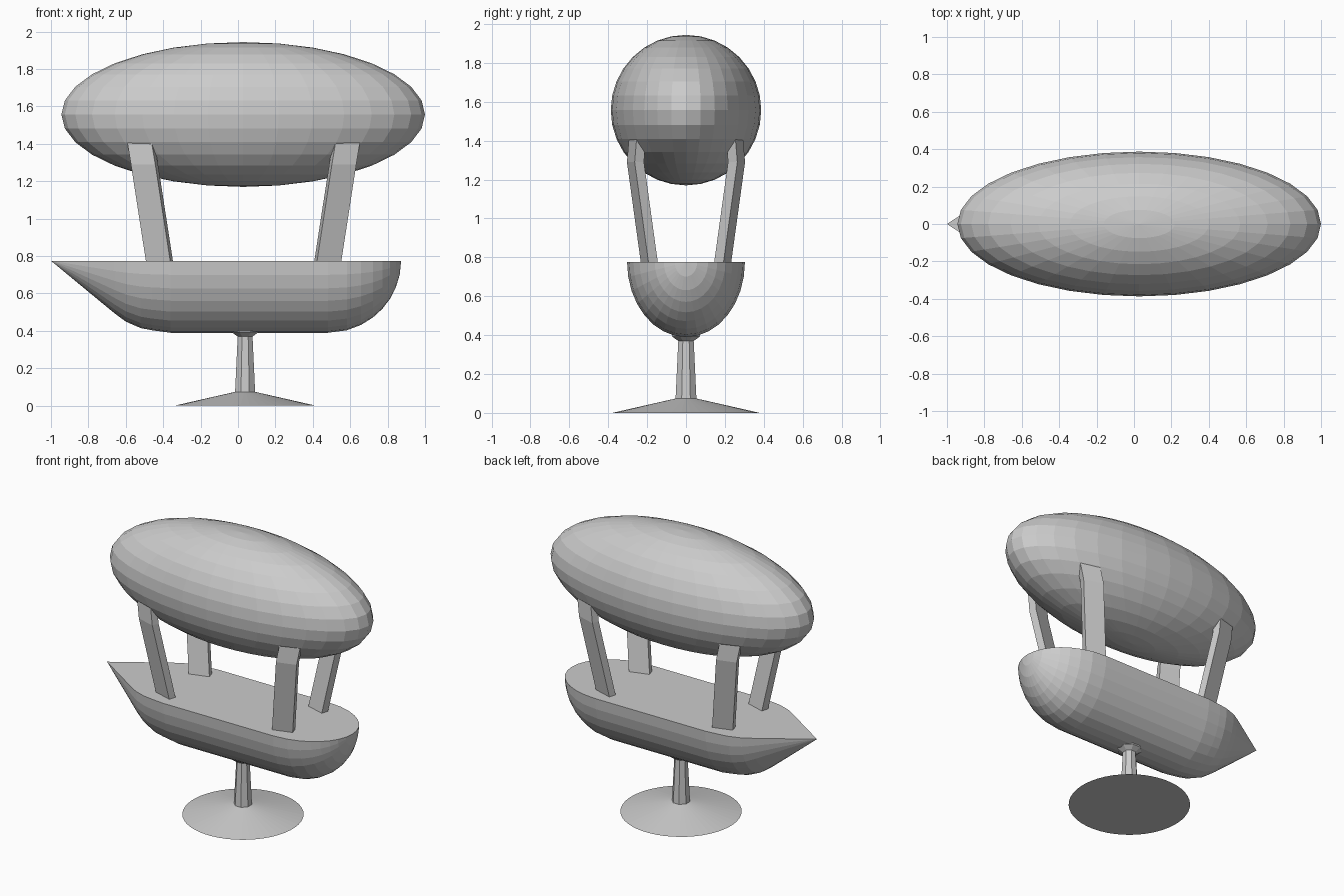
import bpy, bmesh
from math import sin, cos, pi, radians
from mathutils import Vector

if "Cube" in bpy.data.objects:
    bpy.data.objects.remove(bpy.data.objects["Cube"])


def loft(name, rings, cap_start=True, cap_end=True):
    """Skin a list of closed rings into one flat-shaded object."""
    bm = bmesh.new()
    loops = [[bm.verts.new(p) for p in ring] for ring in rings]
    n = len(rings[0])
    for a, b in zip(loops, loops[1:]):
        for i in range(n):
            j = (i + 1) % n
            bm.faces.new((a[i], a[j], b[j], b[i]))
    if cap_start:
        bm.faces.new(loops[0][::-1])
    if cap_end:
        bm.faces.new(loops[-1])
    bmesh.ops.remove_doubles(bm, verts=bm.verts, dist=1e-5)
    bmesh.ops.recalc_face_normals(bm, faces=bm.faces)
    mesh = bpy.data.meshes.new(name)
    bm.to_mesh(mesh)
    bm.free()
    ob = bpy.data.objects.new(name, mesh)
    bpy.context.collection.objects.link(ob)
    return ob


def turned(name, profile, sides, cx):
    """Round part from (radius, height) pairs."""
    return loft(name, [[(cx + r * cos(2 * pi * (i + .5) / sides),
                         r * sin(2 * pi * (i + .5) / sides), z)
                        for i in range(sides)] for r, z in profile])


# Balloon
bpy.ops.mesh.primitive_uv_sphere_add(segments=32, ring_count=16, radius=1,
                                     location=(0.028, 0, 1.557))
balloon = bpy.context.object
balloon.name = "balloon"
balloon.scale = (0.972, 0.387, 0.387)

# Hull: half-ellipse sections, straight pointed bow and rounded stern
DECK, HALF_WIDTH, DEPTH = 0.775, 0.303, 0.385
sections = [(-1, 0.0005), (-0.8, 0.43), (-0.66, 0.73), (-0.6, 0.845),
            (-0.52, 0.935), (-0.46, 0.965), (-0.36, 1)]
sections += [(0.48 + 0.392 * sin(radians(a)), max(cos(radians(a)), 0.0005))
             for a in (0, 15, 27, 38, 48, 58, 68, 79, 90)]
loft("hull", [[(x, s * HALF_WIDTH * cos(pi * i / 16),
                DECK - s * DEPTH * sin(pi * i / 16)) for i in range(17)]
              for x, s in sections])


# Struts: flat bars leaning outward, bent back into the balloon at the top
def strut(name, sx, sy):
    yaw = radians(17)
    wide = Vector((cos(yaw), -sin(yaw), 0)) * 0.068
    thick = Vector((sin(yaw), cos(yaw), 0)) * 0.025
    path = [(0.445, 0.184, 0.74), (0.53, 0.260, 1.29),
            (0.55, 0.250, 1.41), (0.54, 0.20, 1.47)]
    rings = []
    for p in path:
        c = Vector(p)
        ring = [c + wide + thick, c - wide + thick,
                c - wide - thick, c + wide - thick]
        rings.append([(0.03 + sx * v.x, sy * v.y, v.z) for v in ring])
    loft(name, rings)


for end, sx in (("bow", -1), ("stern", 1)):
    for side, sy in (("front", -1), ("back", 1)):
        strut(f"{end}_{side}_strut", sx, sy)

# Stand
turned("stand_base", [(0.38, 0), (0.058, 0.073)], 48, 0.038)
turned("stand_column", [(0.06, 0.06), (0.058, 0.073), (0.043, 0.37),
                        (0.078, 0.393), (0.078, 0.41)], 8, 0.038)
